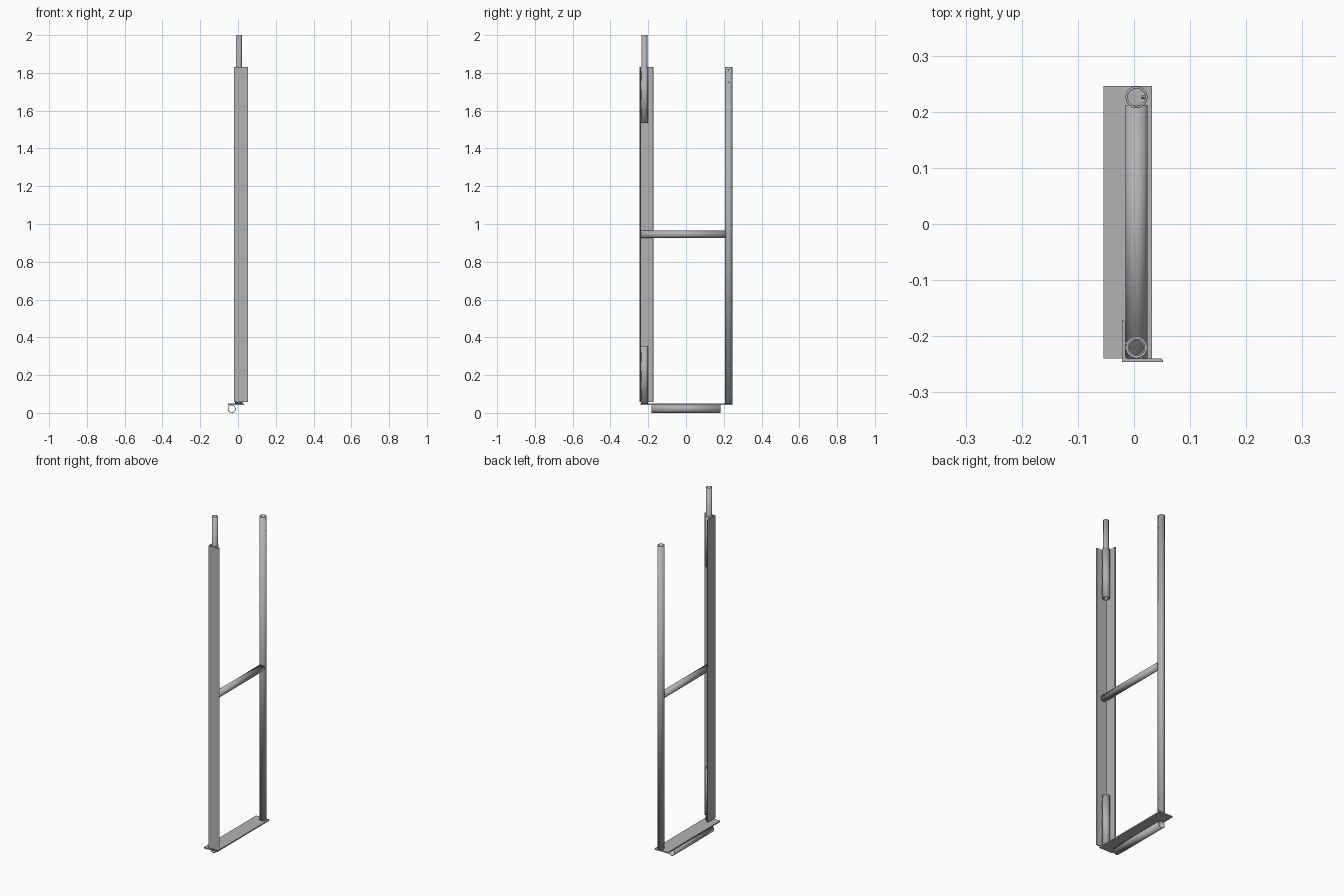
import bpy
import bmesh
from mathutils import Matrix, Vector

if "Cube" in bpy.data.objects:
    bpy.data.objects.remove(bpy.data.objects["Cube"])

steel = bpy.data.materials.new("steel_grey")
steel.use_nodes = True
grey = (0.45, 0.45, 0.45, 1)
steel.diffuse_color = grey
steel.node_tree.nodes["Principled BSDF"].inputs["Base Color"].default_value = grey


def finish(name, bm, smooth=True):
    bmesh.ops.recalc_face_normals(bm, faces=bm.faces)
    mesh = bpy.data.meshes.new(name)
    bm.to_mesh(mesh)
    bm.free()
    obj = bpy.data.objects.new(name, mesh)
    bpy.context.collection.objects.link(obj)
    mesh.materials.append(steel)
    if smooth:
        bpy.ops.object.select_all(action="DESELECT")
        obj.select_set(True)
        bpy.context.view_layer.objects.active = obj
        bpy.ops.object.shade_smooth_by_angle()
    return obj


def tube(name, start, end, radius, wall=0, sides=32):
    """Round bar between two points; a wall thickness makes it a hollow pipe."""
    a, b = Vector(start), Vector(end)
    turn = (b - a).to_track_quat("Z", "Y").to_matrix().to_4x4()
    bm = bmesh.new()
    bmesh.ops.create_cone(bm, cap_ends=not wall, segments=sides, radius1=radius,
                          radius2=radius, depth=(b - a).length,
                          matrix=Matrix.Translation((a + b) / 2) @ turn)
    obj = finish(name, bm)
    if wall:
        mod = obj.modifiers.new("wall", "SOLIDIFY")
        mod.thickness = wall
        mod.offset = -1
    return obj


def extrude(name, outline, bottom, top):
    bm = bmesh.new()
    face = bm.faces.new([bm.verts.new((x, y, bottom)) for x, y in outline])
    new = bmesh.ops.extrude_face_region(bm, geom=[face])["geom"]
    bmesh.ops.translate(bm, vec=(0, 0, top - bottom),
                        verts=[v for v in new if isinstance(v, bmesh.types.BMVert)])
    return finish(name, bm, False)


X = 0.0045            # shared axis of the uprights
FRONT, BACK = -0.22, 0.226
R, WALL = 0.0195, 0.004
PLATE, TOP = 0.05, 1.83

# Base plate with the pivot pipe below it
extrude("base_plate", [(-0.054, -0.24), (0.0325, -0.24), (0.0325, 0.2455), (-0.054, 0.2455)],
        0.043, PLATE)
tube("pivot_pipe", (-0.033, -0.182, 0.0215), (-0.033, 0.182, 0.0215), 0.0215, 0.003)

# Angle iron, with softened toes and root
L, F, T = -0.021, -0.2455, 0.006
extrude("angle_iron", [(L, F), (0.052, F), (0.052, F + 0.002), (0.048, F + T),
                       (L + T + 0.004, F + T), (L + T + 0.001, F + T + 0.001),
                       (L + T, F + T + 0.004), (L + T, -0.175), (L + 0.002, -0.171),
                       (L, -0.171)], 0.057, TOP)

# Upright pipe, cross bar, and the two short sleeves in the angle iron
tube("back_upright", (X, BACK, PLATE), (X, BACK, TOP), R, WALL)
tube("cross_bar", (X, F + T, 0.945), (X, BACK - 0.014, 0.945), R, WALL)
tube("lower_sleeve", (X, FRONT, PLATE), (X, FRONT, 0.355), R, WALL)
tube("upper_sleeve", (X, FRONT, 1.535), (X, FRONT, TOP), R, WALL)
tube("spigot", (X, FRONT, 1.54), (X, FRONT, 2.0), 0.0155, 0.003)

# Short weld beads holding the sleeves, and small pins in the back upright
for part, low in (("lower", 0.07), ("upper", 1.56)):
    for i in range(3):
        z = low + i * 0.1
        tube(f"{part}_front_weld_{i}", (X + 0.008, F + T + 0.001, z),
             (X + 0.008, F + T + 0.001, z + 0.05), 0.003, sides=10)
        tube(f"{part}_side_weld_{i}", (L + T + 0.001, FRONT + 0.008, z),
             (L + T + 0.001, FRONT + 0.008, z + 0.05), 0.003, sides=10)
for i, z in enumerate((0.065, 0.135, 1.75, 1.815)):
    tube(f"upright_pin_{i}", (X + 0.009, BACK, z), (X + R + 0.0005, BACK, z), 0.003, sides=12)
